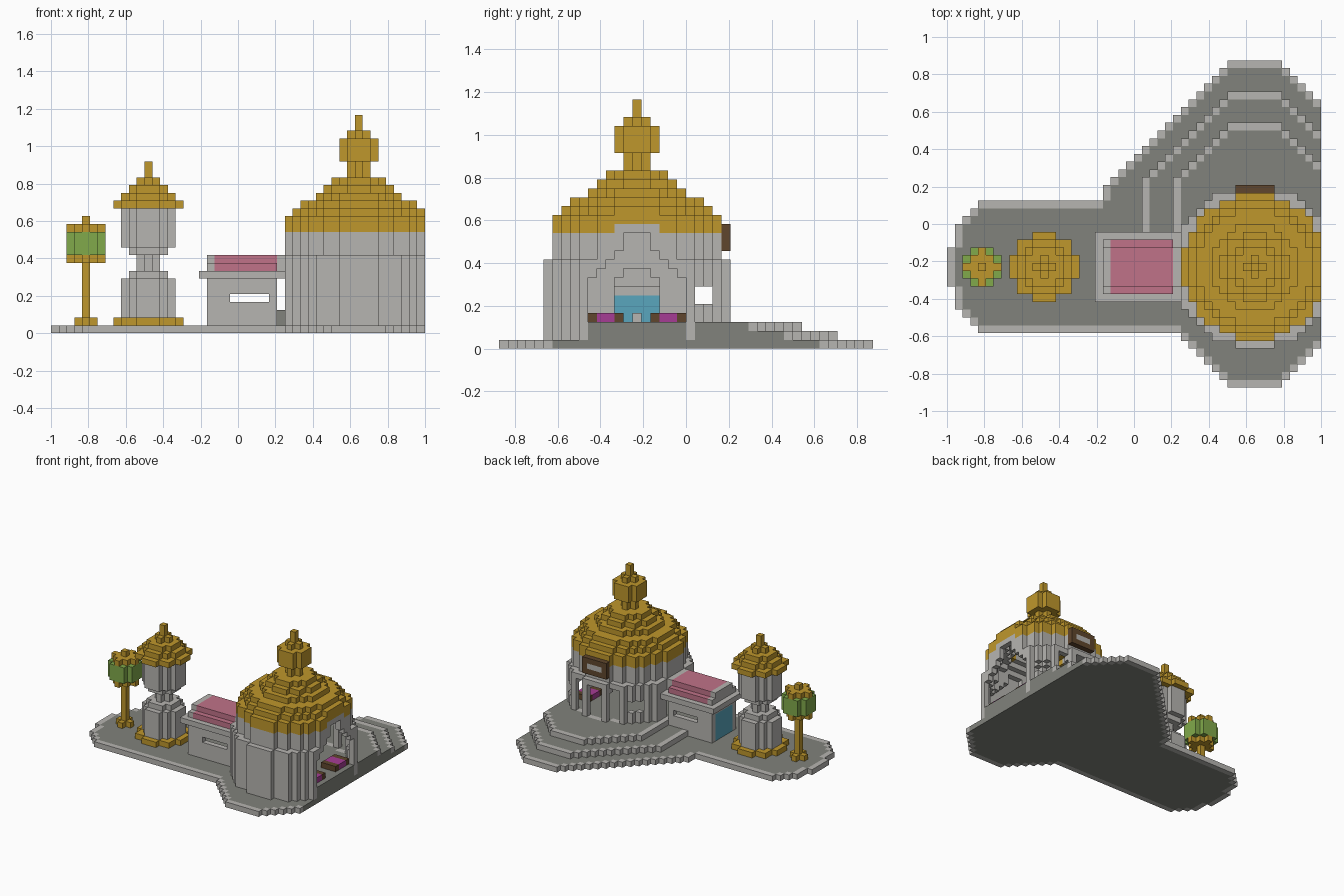
import bpy
import bmesh
from mathutils import Vector

cube = bpy.data.objects.get("Cube")
if cube:
    bpy.data.objects.remove(cube)

UNIT = 1 / 24                      # edge of one block
WIDE, DEEP = 48, 42                # footprint in blocks
MID = 15                           # row shared by all towers
DOME = 39                          # column of the hall centre

COLOURS = {
    "light_stone": (0.47, 0.46, 0.44),
    "dark_paving": (0.22, 0.225, 0.20),
    "gold": (0.52, 0.31, 0.025),
    "leaf_green": (0.22, 0.40, 0.07),
    "pink": (0.53, 0.17, 0.25),
    "blue_glass": (0.10, 0.38, 0.51),
    "purple": (0.38, 0.045, 0.30),
    "brown": (0.115, 0.061, 0.026),
}
names = list(COLOURS)
materials = []
for name, rgb in COLOURS.items():
    mat = bpy.data.materials.new(name)
    mat.use_nodes = True
    mat.diffuse_color = (*rgb, 1)
    mat.node_tree.nodes["Principled BSDF"].inputs["Base Color"].default_value = (*rgb, 1)
    materials.append(mat)

grid = {}                          # block position -> (part, colour)


def put(part, colour, i, j, k):
    if 0 <= i < WIDE:
        grid[i, j, k] = (part, colour)


def block(part, colour, xs, ys, zs):
    """Box of blocks; each range includes both ends."""
    for i in range(xs[0], xs[1] + 1):
        for j in range(ys[0], ys[1] + 1):
            for k in range(zs[0], zs[1] + 1):
                put(part, colour, i, j, k)


def carve(test):
    for cell in [c for c in grid if test(*c)]:
        del grid[cell]


def ring(part, colour, ci, zs, outer, inner=-1):
    """Round layer, hollow when an inner radius is given."""
    for k in range(zs[0], zs[1] + 1):
        for i in range(ci - 11, ci + 12):
            for j in range(MID - 11, MID + 12):
                d = ((i - ci) ** 2 + (j - MID) ** 2) ** 0.5
                if inner < d <= outer:
                    put(part, colour, i, j, k)


def stack(part, ci, layers):
    """Turned tower: (colour, bottom, top, whole-block radius) per layer."""
    for colour, low, high, n in layers:
        ring(part, colour, ci, (low, high), n + 0.3)


def slab(part, inside, k):
    """Paved layer with a pale kerb, left plain where it is cut at the side."""
    for i in range(WIDE):
        for j in range(DEEP):
            if inside(i, j):
                near = ((i + 1, j), (i - 1, j), (i, j + 1), (i, j - 1))
                kerb = not all(inside(*n) for n in near)
                put(part, "light_stone" if kerb else "dark_paving", i, j, k)


# Ground plate: long strip with a rounded end joined to an octagon
def ground(i, j):
    strip = 0 <= i and abs(j - MID) <= (min(8, i + 4) if i else 2)
    octagon = (0 <= j < DEEP and i >= 20 and i - j >= -5
               and i + j >= 36 and i + j <= 83 and i - j <= 42)
    return strip or octagon


slab("ground_plate", ground, 0)

# Back terraces
slab("lower_terrace", lambda i, j: i >= 25 and MID <= j <= 37 and i - j >= -1 and i + j <= 79, 1)
slab("upper_terrace", lambda i, j: i >= 29 and MID <= j <= 33 and i - j >= 3 and i + j <= 75, 2)

# Hall: raised floor, wall narrowing inward with height
ring("hall_floor", "dark_paving", DOME, (1, 2), 9.45)
ring("hall_wall", "light_stone", DOME, (1, 7), 10.3, 9.45)
ring("hall_wall", "light_stone", DOME, (8, 8), 10.3, 9.1)
ring("hall_wall", "light_stone", DOME, (9, 9), 10.3, 8.8)
ring("hall_wall", "light_stone", DOME, (10, 10), 9.3, 8.5)
ring("hall_wall", "light_stone", DOME, (11, 12), 9.3, 8.2)


# Openings between the rear columns, side windows and passage to the hut
def hall_opening(i, j, k):
    dx, dy = i - DOME, j - MID
    if grid[i, j, k][0] != "hall_wall":
        return False
    rear = dy >= 6 and ((abs(dx) in (0, 1, 3, 4) and 3 <= k <= 8)
                        or (6 <= abs(dx) <= 7 and dy >= 7 and 5 <= k <= 6))
    passage = dx < -7 and abs(dy) <= 2 and 3 <= k <= 6
    return rear or passage


carve(hall_opening)

# Dome: stepped gold rings with a stone lining
radii = [9.3, 9.3, 8.3, 7.3, 5.6, 4.3, 3.3]
for n, radius in enumerate(radii):
    k = 13 + n
    above = radii[n + 1] if n + 1 < len(radii) else 0
    ring("dome_roof", "gold", DOME, (k, k), radius, above - 1)
    if above:
        ring("dome_lining", "light_stone", DOME, (k, k), above - 1, above - 1.9)
stack("dome_finial", DOME, [("gold", 20, 21, 1), ("gold", 22, 24, 2),
                            ("gold", 25, 25, 1), ("gold", 26, 27, 0)])

# Framed panel above the rear entrance
block("rear_panel", "brown", (37, 41), (25, 25), (11, 13))
block("rear_panel", "light_stone", (38, 40), (25, 25), (12, 12))

# Two benches mirrored about the hall axis, and a small stool
for side in (-1, 1):
    for offset in (2, 3, 4, 5):
        j = MID + side * offset
        block("bench", "brown" if offset in (2, 5) else "purple", (44, 46), (j, j), (3, 3))
block("stool", "light_stone", (DOME, DOME), (MID, MID), (3, 3))

# Hut: hollow body, side slots, glass end, slab and barrel roof
block("hut_wall", "light_stone", (20, 28), (12, 18), (1, 6))
carve(lambda i, j, k: 21 <= i <= 28 and 13 <= j <= 17 and 3 <= k <= 6)
block("hut_floor", "dark_paving", (21, 29), (13, 17), (1, 2))
carve(lambda i, j, k: 23 <= i <= 27 and j in (12, 18) and k == 4)
block("hut_glass", "blue_glass", (20, 20), (13, 17), (1, 5))
block("hut_slab", "light_stone", (19, 29), (11, 19), (7, 7))
for k, half in ((8, 3), (9, 2)):
    block("hut_roof", "light_stone", (20, 20), (MID - half, MID + half), (k, k))
    block("hut_roof", "pink", (21, 28), (MID - half, MID + half), (k, k))

# Waisted tower
stack("tower", 12, [
    ("gold", 1, 1, 4), ("light_stone", 2, 6, 3), ("light_stone", 7, 7, 2),
    ("light_stone", 8, 9, 1), ("light_stone", 10, 10, 2), ("light_stone", 11, 15, 3),
    ("gold", 16, 16, 4), ("gold", 17, 17, 3), ("gold", 18, 18, 2),
    ("gold", 19, 19, 1), ("gold", 20, 21, 0)])

# Lantern post
stack("lantern_post", 4, [
    ("gold", 1, 1, 1), ("gold", 2, 8, 0), ("gold", 9, 9, 1.8),
    ("leaf_green", 10, 12, 2), ("gold", 13, 13, 1.8), ("gold", 14, 14, 0)])

# Exposed block faces become one mesh per part
AXES = [Vector(v) for v in ((1, 0, 0), (0, 1, 0), (0, 0, 1))]
origin = Vector((WIDE / 2, DEEP / 2, 0))
for part in sorted({p for p, _ in grid.values()}):
    bm = bmesh.new()
    corners = {}

    def corner(v):
        key = tuple(round(c) for c in v)
        if key not in corners:
            corners[key] = bm.verts.new((v - origin) * UNIT)
        return corners[key]

    for cell, (owner, colour) in grid.items():
        if owner != part:
            continue
        base = Vector(cell)
        for a in range(3):
            u, v = AXES[(a + 1) % 3], AXES[(a + 2) % 3]
            for sign in (-1, 1):
                if tuple(int(c) for c in base + sign * AXES[a]) in grid:
                    continue
                p = base + (AXES[a] if sign > 0 else Vector())
                loop = [p, p + u, p + u + v, p + v]
                face = bm.faces.new([corner(q) for q in loop[::sign]])
                face.material_index = names.index(colour)
    mesh = bpy.data.meshes.new(part)
    bm.to_mesh(mesh)
    bm.free()
    for mat in materials:
        mesh.materials.append(mat)
    bpy.context.scene.collection.objects.link(bpy.data.objects.new(part, mesh))
